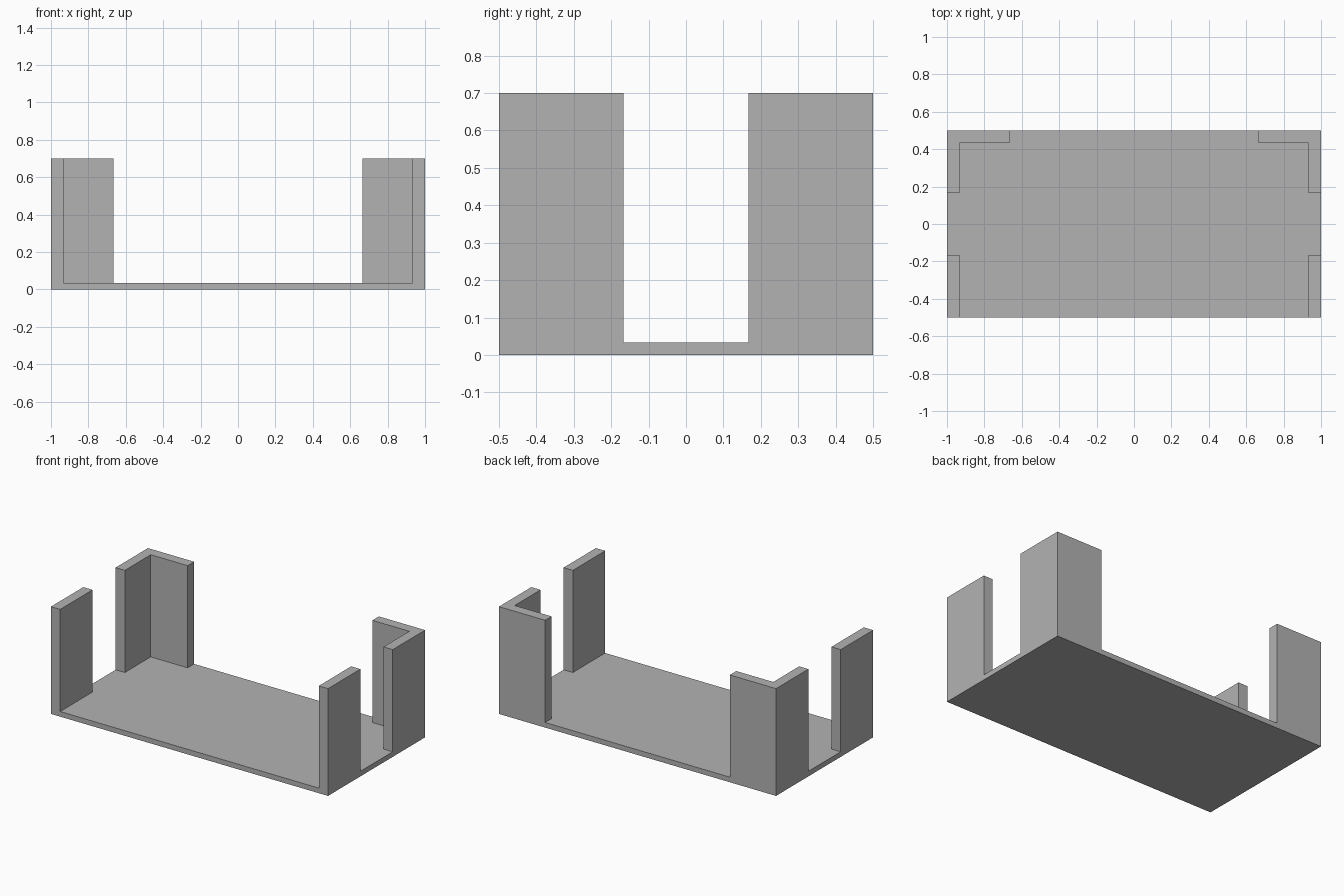
import bpy
import bmesh

cube = bpy.data.objects.get("Cube")
if cube:
    bpy.data.objects.remove(cube, do_unlink=True)

HALF_X, HALF_Y, HEIGHT = 1.0, 0.5, 0.7
FLOOR = 1 / 30      # base plate thickness
WALL = 2 / 30       # corner wall thickness
REACH = 1 / 3       # length of each corner wall

grey = bpy.data.materials.new("plain_grey")
grey.use_nodes = True
colour = (0.45, 0.45, 0.45, 1)
grey.diffuse_color = colour
grey.node_tree.nodes["Principled BSDF"].inputs["Base Color"].default_value = colour


def prism(name, outline, bottom, top):
    """Extrude a plan outline straight up between two heights."""
    bm = bmesh.new()
    face = bm.faces.new([bm.verts.new((x, y, bottom)) for x, y in outline])
    side = bmesh.ops.extrude_face_region(bm, geom=[face], use_keep_orig=True)
    moved = [v for v in side["geom"] if isinstance(v, bmesh.types.BMVert)]
    bmesh.ops.translate(bm, verts=moved, vec=(0, 0, top - bottom))
    bmesh.ops.recalc_face_normals(bm, faces=bm.faces)
    mesh = bpy.data.meshes.new(name)
    bm.to_mesh(mesh)
    bm.free()
    mesh.materials.append(grey)
    obj = bpy.data.objects.new(name, mesh)
    bpy.context.collection.objects.link(obj)
    return obj


# Base plate
prism("base_plate", [(-HALF_X, -HALF_Y), (HALF_X, -HALF_Y),
                     (HALF_X, HALF_Y), (-HALF_X, HALF_Y)], 0, FLOOR)

inner_x, inner_y = HALF_X - WALL, HALF_Y - WALL
end_x, end_y = HALF_X - REACH, HALF_Y - REACH

# Flat walls at the front, L-shaped corners at the back
front = [(inner_x, -HALF_Y), (HALF_X, -HALF_Y), (HALF_X, -end_y), (inner_x, -end_y)]
back = [(HALF_X, end_y), (HALF_X, HALF_Y), (end_x, HALF_Y),
        (end_x, inner_y), (inner_x, inner_y), (inner_x, end_y)]

for side, sign in (("left", 1), ("right", -1)):
    for name, outline in (("front_wall", front), ("back_corner", back)):
        prism(f"{name}_{side}", [(sign * x, y) for x, y in outline], FLOOR, HEIGHT)
